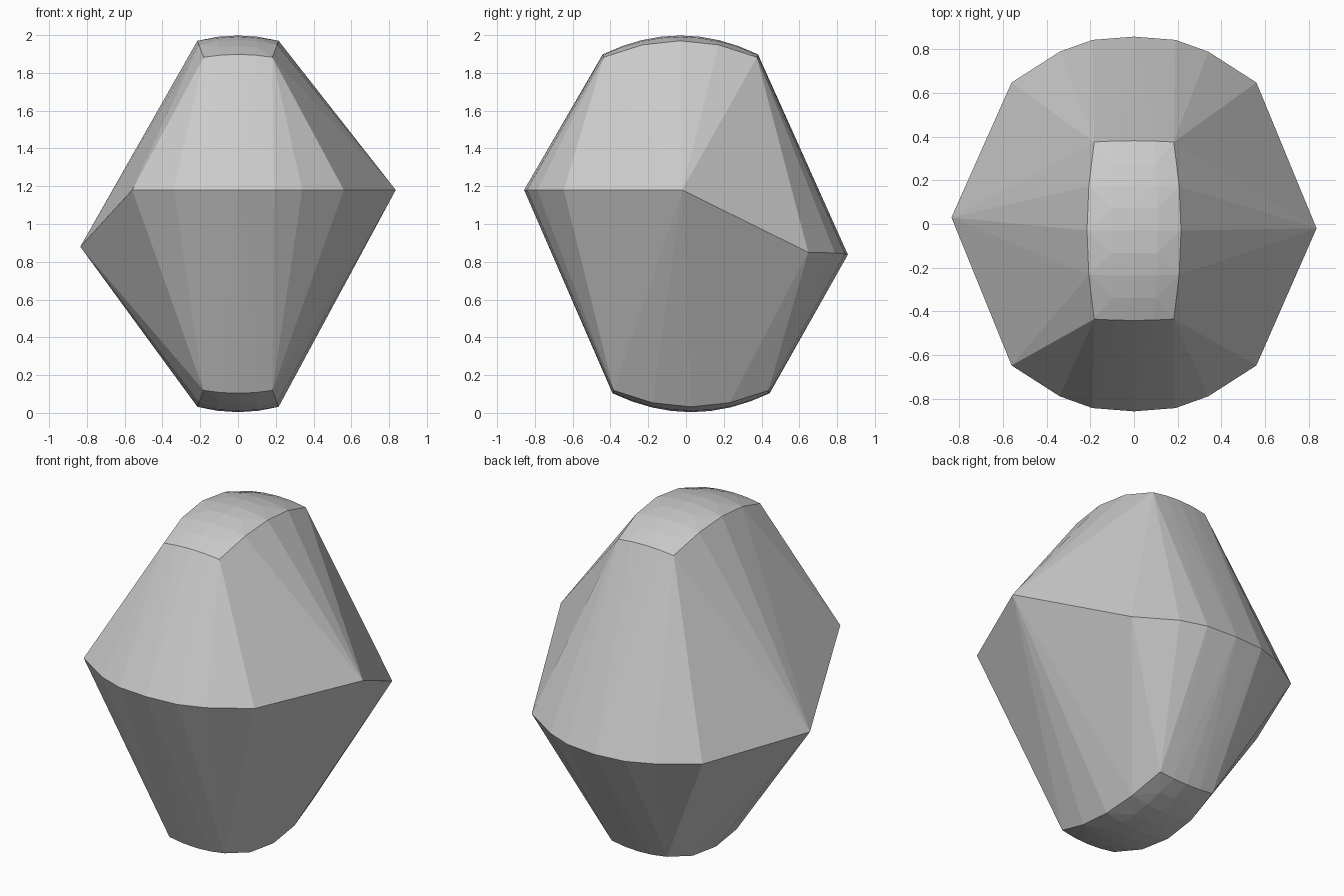
import bpy, bmesh

if "Cube" in bpy.data.objects:
    bpy.data.objects.remove(bpy.data.objects["Cube"])


def cap(y_mid, y_half, z_peak, sign):
    """Shallow domed cap: narrow pad bulging along both axes."""
    pts = []
    for j in range(9):
        v = -1 + j / 4
        for i in range(5):
            u = -1 + i / 2
            # long sides only have five corners
            if abs(u) == 1 and j % 2:
                continue
            half_w = 0.215 - 0.033 * v * v
            drop = 0.1 * v * v + u * u * (0.028 - 0.013 * v * v)
            y = y_mid + y_half * v + 0.006 * v * (1 - u * u)
            pts.append((u * half_w, y, z_peak - sign * drop))
    return pts


# Girdle: level front arc, lower back arc, one pointed corner on each side
arc = [(0, 0.857, 0.838), (0.19, 0.842, 0.842), (0.34, 0.788, 0.847), (0.56, 0.647, 0.85)]
points = [(0.835, -0.02, 1.18), (-0.835, 0.03, 0.88)]
for x, y, z in arc:
    for s in (-1, 1) if x else (1,):
        points.append((s * x, -y, 1.18))
        points.append((s * x, y, z))

# Top and bottom caps
points += cap(-0.03, 0.405, 1.998, 1)
points += cap(0.027, 0.41, 0.004, -1)

# Faceted shell wrapped around all corners
bm = bmesh.new()
for p in points:
    bm.verts.new(p)
res = bmesh.ops.convex_hull(bm, input=bm.verts[:])
loose = [v for v in bm.verts if not v.link_faces]
bmesh.ops.delete(bm, geom=loose, context='VERTS')
bmesh.ops.recalc_face_normals(bm, faces=bm.faces[:])
mesh = bpy.data.meshes.new("faceted_stone")
bm.to_mesh(mesh)
bm.free()
stone = bpy.data.objects.new("faceted_stone", mesh)
bpy.context.collection.objects.link(stone)
